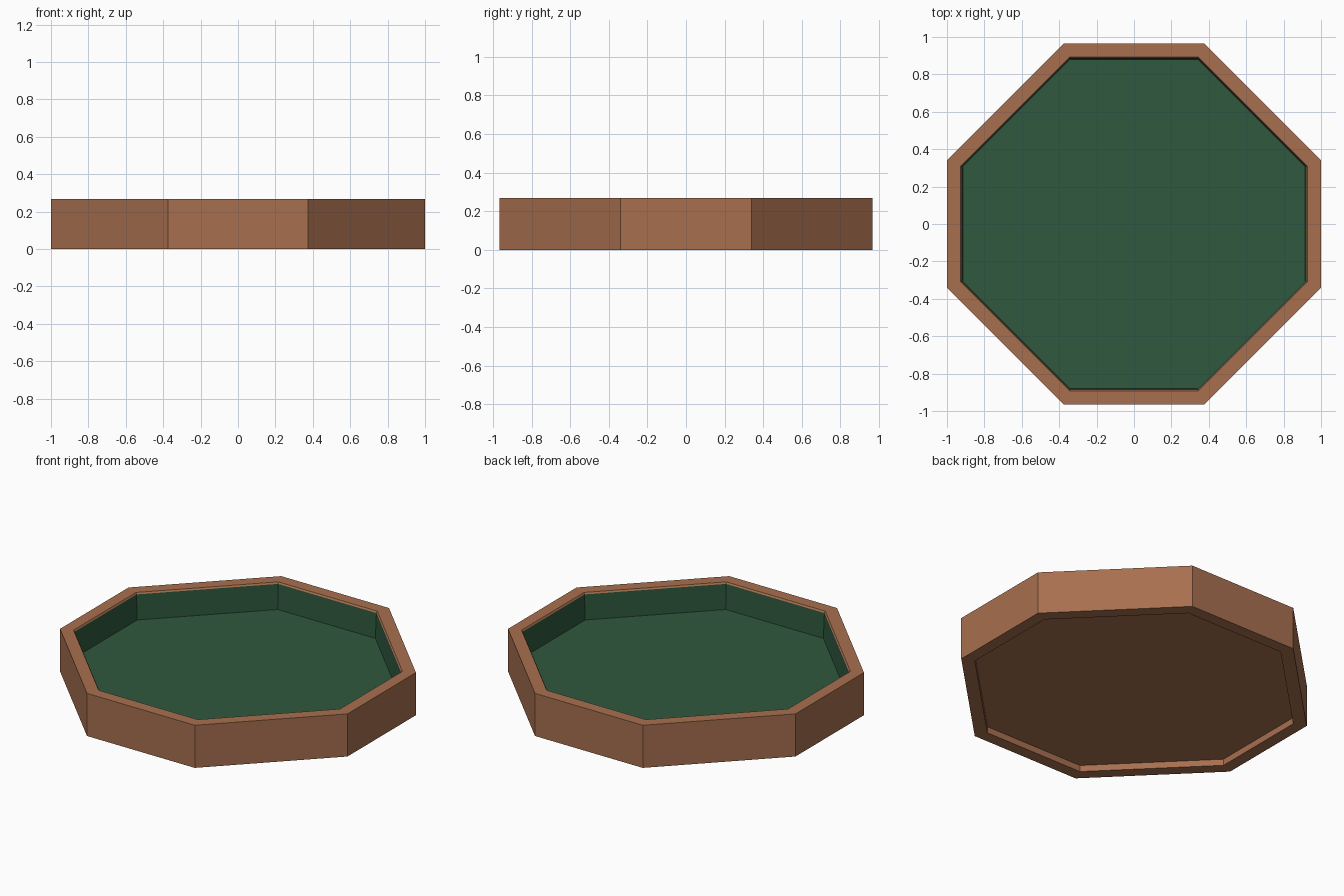
import bpy, bmesh

if "Cube" in bpy.data.objects:
    bpy.data.objects.remove(bpy.data.objects["Cube"])


def material(name, rgb):
    m = bpy.data.materials.new(name)
    m.diffuse_color = (*rgb, 1)
    m.use_nodes = True
    m.node_tree.nodes["Principled BSDF"].inputs["Base Color"].default_value = m.diffuse_color
    return m


wood = material("brown wood", (0.39, 0.16, 0.08))
felt = material("green felt", (0.029, 0.098, 0.049))


def octagon(inset):
    """Slightly irregular octagon outline, moved inward by inset."""
    k = 0.414 * inset
    x, a = 1.0 - inset, 0.34 - k      # side edges
    y, b = 0.965 - inset, 0.375 - k   # front and back edges
    return [(x, -a), (x, a), (b, y), (-b, y), (-x, a), (-x, -a), (-b, -y), (b, -y)]


def stacked(name, rings, mats, cap_first=None, cap_last=None):
    """Skin a series of (inset, z) octagon rings; mats gives one slot per band."""
    bm = bmesh.new()
    loops = [[bm.verts.new((x, y, z)) for x, y in octagon(i)] for i, z in rings]
    for (lo, hi), slot in zip(zip(loops, loops[1:]), mats):
        for n in range(8):
            m = (n + 1) % 8
            bm.faces.new((lo[n], lo[m], hi[m], hi[n])).material_index = slot
    bm.faces.new(loops[0][::-1]).material_index = cap_first
    bm.faces.new(loops[-1]).material_index = cap_last
    me = bpy.data.meshes.new(name)
    bm.to_mesh(me)
    bm.free()
    for mat in (wood, felt):
        me.materials.append(mat)
    ob = bpy.data.objects.new(name, me)
    bpy.context.collection.objects.link(ob)
    return ob


# Tray: recessed underside, wooden rim, felt-lined inside walls and floor
stacked(
    "octagonal_tray",
    [(0.075, 0.04), (0.075, 0.0), (0.0, 0.0), (0.0, 0.268),
     (0.073, 0.268), (0.079, 0.258), (0.085, 0.10)],
    [0, 0, 0, 0, 0, 1],
    cap_first=0, cap_last=1)
